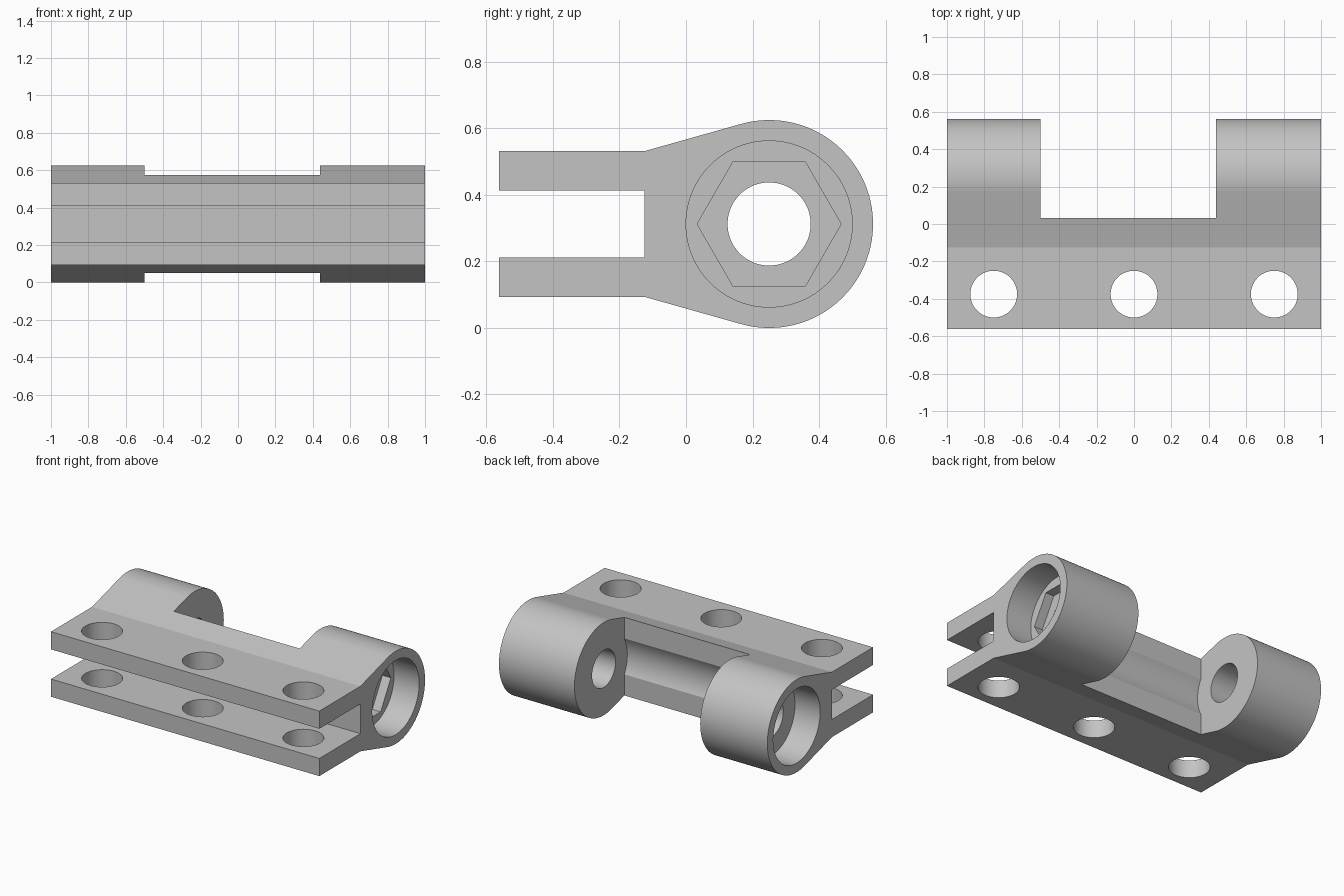
import bpy
import bmesh
from math import sin, cos, pi, acos, atan2, hypot, sqrt, radians

old = bpy.data.objects.get("Cube")
if old:
    bpy.data.objects.remove(old, do_unlink=True)

# Single grey material
grey = bpy.data.materials.new("light_grey")
grey.use_nodes = True
COLOUR = (0.55, 0.55, 0.55, 1)
grey.diffuse_color = COLOUR
grey.node_tree.nodes["Principled BSDF"].inputs["Base Color"].default_value = COLOUR

PIN_Y, PIN_Z, LUG_R = 0.25, 0.3125, 0.3125
FRONT, SLOT_BACK = -0.5625, -0.125
PLATE_H, SLOT_H = 0.219, 0.1        # half heights about the pin axis
GAP_LEFT, GAP_RIGHT = 0.4375, -0.5


def arc(cu, cv, r, start, end, n):
    """Points along an arc, both ends included."""
    steps = [start + (end - start) * i / n for i in range(n + 1)]
    return [(cu + r * cos(a), cv + r * sin(a)) for a in steps]


def circle(cu, cv, r, n=96):
    return arc(cu, cv, r, 0, 2 * pi, n)[:-1]


def prism(name, profile, lo, hi, axis="x"):
    """Extrude a YZ profile along x, or an XY profile along z."""
    bm = bmesh.new()
    place = (lambda u, v: (lo, u, v)) if axis == "x" else (lambda u, v: (u, v, lo))
    face = bm.faces.new([bm.verts.new(place(u, v)) for u, v in profile])
    out = bmesh.ops.extrude_face_region(bm, geom=[face])
    shift = (hi - lo, 0, 0) if axis == "x" else (0, 0, hi - lo)
    moved = [g for g in out["geom"] if isinstance(g, bmesh.types.BMVert)]
    bmesh.ops.translate(bm, verts=moved, vec=shift)
    bmesh.ops.recalc_face_normals(bm, faces=bm.faces)
    mesh = bpy.data.meshes.new(name)
    bm.to_mesh(mesh)
    bm.free()
    mesh.materials.append(grey)
    obj = bpy.data.objects.new(name, mesh)
    bpy.context.collection.objects.link(obj)
    return obj


# Body: two plates joined by ramps tangent to the round lug
dy, dz = SLOT_BACK - PIN_Y, PLATE_H
tangent = atan2(dz, dy) - acos(LUG_R / hypot(dy, dz))
profile = [
    (SLOT_BACK, PIN_Z - SLOT_H), (FRONT, PIN_Z - SLOT_H),
    (FRONT, PIN_Z - PLATE_H), (SLOT_BACK, PIN_Z - PLATE_H),
    *arc(PIN_Y, PIN_Z, LUG_R, -tangent, tangent, 96),
    (SLOT_BACK, PIN_Z + PLATE_H), (FRONT, PIN_Z + PLATE_H),
    (FRONT, PIN_Z + SLOT_H), (SLOT_BACK, PIN_Z + SLOT_H),
]
body = prism("hinge_body", profile, -1, 1)

# Gap between the lugs, with a shallow rounded relief in its wall
SOCKET_R, wall = 0.25, 0.03125
kink = acos((wall - PIN_Y) / SOCKET_R)
gap = [(0.8, -0.2), (0.8, 0.8), (wall, 0.8),
       *arc(PIN_Y, PIN_Z, SOCKET_R, kink, 2 * pi - kink, 24), (wall, -0.2)]

# Pin bore, round end sockets, hexagonal nut seat, gap and plate holes
bore = circle(PIN_Y, PIN_Z, 0.125)
socket = circle(PIN_Y, PIN_Z, SOCKET_R)
nut = circle(PIN_Y, PIN_Z, 0.375 / sqrt(3), 6)
cutters = [
    prism("gap_cutter", gap, GAP_RIGHT, GAP_LEFT),
    prism("left_socket_cutter", socket, 0.8125, 1.2),
    prism("right_socket_cutter", socket, -1.2, -0.8125),
    prism("nut_cutter", nut, 0.75, 1.1),
    prism("bore_cutter", bore, -1.3, 1.3),
]
for x in (-0.75, 0, 0.75):
    cutters.append(prism("plate_hole_cutter", circle(x, -0.375, 0.125), -0.3, 1, "z"))

for cutter in cutters:
    cutter.hide_render = True
    cut = body.modifiers.new(cutter.name, "BOOLEAN")
    cut.operation = "DIFFERENCE"
    cut.solver = "EXACT"
    cut.object = cutter

# Bake the cuts and drop the cutters
bpy.context.view_layer.update()
graph = bpy.context.evaluated_depsgraph_get()
baked = bpy.data.meshes.new_from_object(body.evaluated_get(graph))
body.modifiers.clear()
body.data = baked
for cutter in cutters:
    bpy.data.objects.remove(cutter, do_unlink=True)

# Smooth curved walls, crisp edges
bpy.ops.object.select_all(action="DESELECT")
body.select_set(True)
bpy.context.view_layer.objects.active = body
bpy.ops.object.shade_smooth_by_angle(angle=radians(12))
weighted = body.modifiers.new("weighted_normals", "WEIGHTED_NORMAL")
weighted.keep_sharp = True
